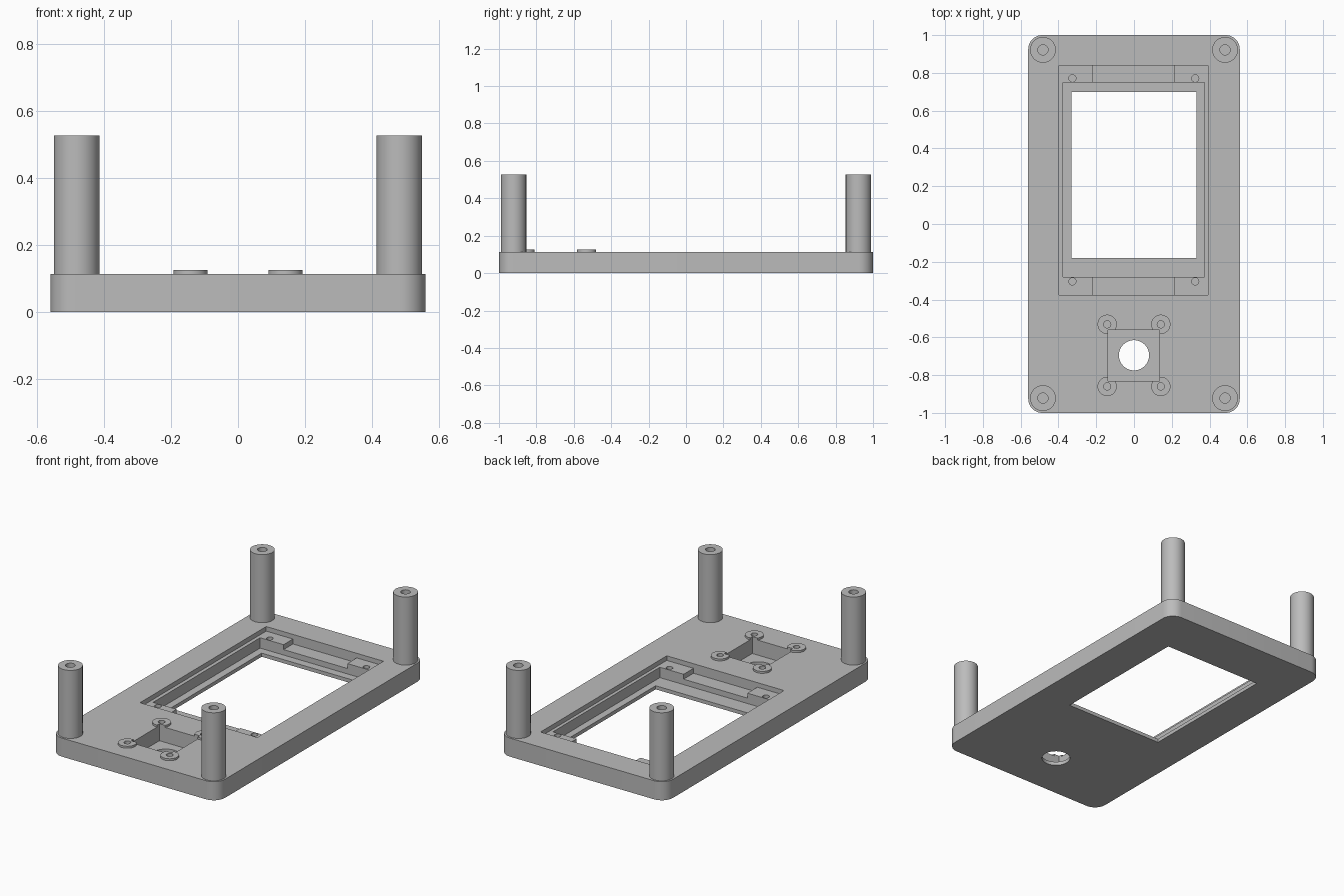
import bpy
import bmesh
from math import radians
from mathutils import Matrix, Vector

cube = bpy.data.objects.get("Cube")
if cube:
    bpy.data.objects.remove(cube, do_unlink=True)

grey = bpy.data.materials.new("plain grey")
grey.use_nodes = True
colour = (0.5, 0.5, 0.5, 1)
grey.diffuse_color = colour
grey.node_tree.nodes["Principled BSDF"].inputs["Base Color"].default_value = colour

TOP = 0.113        # upper face of the plate
POST_TOP = 0.527
ABOVE = 0.7        # height that every cutter reaches


def finish(name, bm):
    mesh = bpy.data.meshes.new(name)
    bm.to_mesh(mesh)
    bm.free()
    mesh.materials.append(grey)
    obj = bpy.data.objects.new(name, mesh)
    bpy.context.collection.objects.link(obj)
    return obj


def box(name, x0, x1, y0, y1, z0, z1, radius=0):
    bm = bmesh.new()
    size = Vector((x1 - x0, y1 - y0, z1 - z0))
    centre = Vector((x0 + x1, y0 + y1, z0 + z1)) / 2
    bmesh.ops.create_cube(bm, size=1, matrix=Matrix.Translation(centre) @ Matrix.Diagonal(size.to_4d()))
    if radius:
        upright = [e for e in bm.edges if abs(e.verts[0].co.z - e.verts[1].co.z) > 0.01]
        bmesh.ops.bevel(bm, geom=upright, offset=radius, segments=10, profile=0.5, affect='EDGES')
    return finish(name, bm)


def cylinder(name, x, y, r, z0, z1, sides=48):
    bm = bmesh.new()
    bmesh.ops.create_cone(bm, cap_ends=True, segments=sides, radius1=r, radius2=r,
                          depth=z1 - z0, matrix=Matrix.Translation((x, y, (z0 + z1) / 2)))
    return finish(name, bm)


def cut(obj, cutters):
    bpy.context.view_layer.objects.active = obj
    for cutter in cutters:
        mod = obj.modifiers.new("cut", 'BOOLEAN')
        mod.operation = 'DIFFERENCE'
        mod.solver = 'EXACT'
        mod.object = cutter
        bpy.ops.object.modifier_apply(modifier=mod.name)


parts, helpers = [], []


def helper(obj):
    obj.hide_render = True
    helpers.append(obj)
    return obj


# Plate with rounded corners
plate = box("base_plate", -0.56, 0.56, -1, 1, 0, TOP, 0.075)
parts.append(plate)

# Stepped screen recess: shallow ledge, middle channel, deep pocket, window
screen = [
    helper(box("ledge_cutter", -0.397, 0.392, -0.375, 0.838, 0.085, ABOVE)),
    helper(box("channel_cutter", -0.217, 0.212, -0.375, 0.838, 0.055, ABOVE)),
    helper(box("pocket_cutter", -0.375, 0.372, -0.28, 0.748, 0.022, ABOVE)),
    helper(box("window_cutter", -0.33, 0.33, -0.18, 0.699, -0.1, ABOVE)),
]
for x in (-0.326, 0.324):
    for y in (-0.304, 0.771):
        screen.append(helper(cylinder("screw_cutter", x, y, 0.019, 0.03, ABOVE, 24)))

# Square recess with a round opening
square = helper(box("square_cutter", -0.137, 0.135, -0.83, -0.56, 0.022, ABOVE))
opening = helper(cylinder("opening_cutter", 0, -0.695, 0.08, -0.1, ABOVE))
cut(plate, screen + [square, opening])

# Low bosses around the square recess
for side, x in (("right", -0.142), ("left", 0.142)):
    for end, y in (("front", -0.86), ("back", -0.531)):
        boss = cylinder(f"boss_{end}_{side}", x, y, 0.051, 0.1, 0.125)
        hole = helper(cylinder("boss_cutter", x, y, 0.019, 0.03, ABOVE, 24))
        cut(boss, [square, hole])
        cut(plate, [hole])
        parts.append(boss)

# Tall corner posts with blind screw holes
for side, x in (("right", -0.482), ("left", 0.482)):
    for end, y in (("front", -0.922), ("back", 0.922)):
        post = cylinder(f"post_{end}_{side}", x, y, 0.068, 0.1, POST_TOP)
        cut(post, [helper(cylinder("post_cutter", x, y, 0.027, TOP, ABOVE, 32))])
        parts.append(post)

for obj in helpers:
    bpy.data.objects.remove(obj, do_unlink=True)

# Smooth round walls, keep sharp edges
bpy.ops.object.select_all(action='DESELECT')
for obj in parts:
    obj.select_set(True)
bpy.context.view_layer.objects.active = plate
bpy.ops.object.shade_smooth_by_angle(angle=radians(30))
